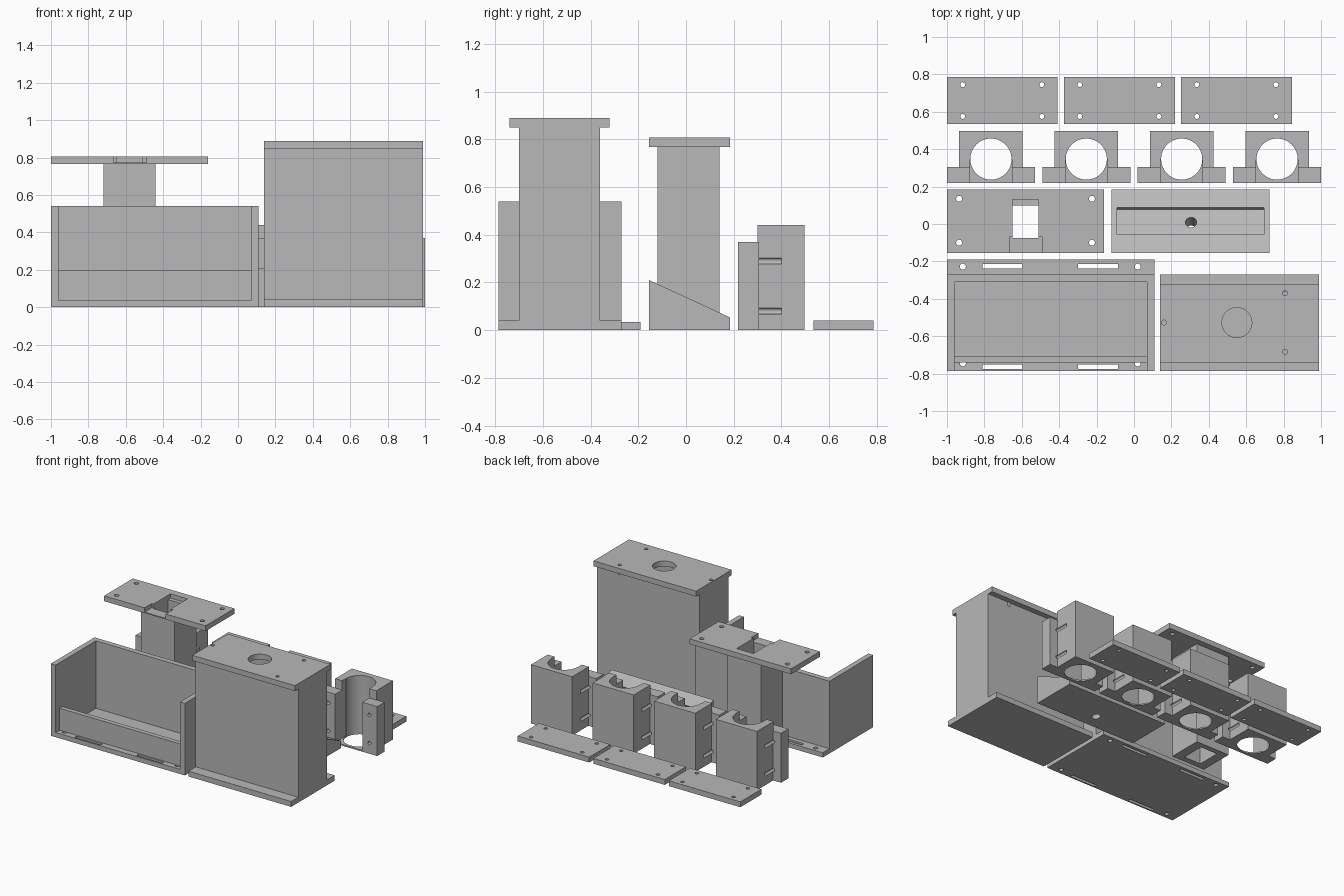
import bpy, bmesh, math
from mathutils import Matrix, Vector

if "Cube" in bpy.data.objects:
    bpy.data.objects.remove(bpy.data.objects["Cube"], do_unlink=True)

grey = bpy.data.materials.new("plain grey")
grey.use_nodes = True
grey.diffuse_color = (0.48, 0.48, 0.48, 1)
grey.node_tree.nodes["Principled BSDF"].inputs["Base Color"].default_value = grey.diffuse_color


def finish(bm, name):
    bmesh.ops.recalc_face_normals(bm, faces=bm.faces)
    mesh = bpy.data.meshes.new(name)
    bm.to_mesh(mesh)
    bm.free()
    mesh.materials.append(grey)
    ob = bpy.data.objects.new(name, mesh)
    bpy.context.scene.collection.objects.link(ob)
    return ob


def box(name, x0, x1, y0, y1, z0, z1):
    bm = bmesh.new()
    lo, hi = Vector((x0, y0, z0)), Vector((x1, y1, z1))
    place = Matrix.Translation((lo + hi) / 2) @ Matrix.Diagonal((*(hi - lo), 1))
    bmesh.ops.create_cube(bm, size=1, matrix=place)
    return finish(bm, name)


def rod(center, radius, length, tilt=0.0, sides=32):
    """Cylinder about z, tilted round x."""
    bm = bmesh.new()
    place = Matrix.Translation(center) @ Matrix.Rotation(tilt, 4, 'X')
    bmesh.ops.create_cone(bm, cap_ends=True, segments=sides, radius1=radius,
                          radius2=radius, depth=length, matrix=place)
    return finish(bm, "cutter")


def prism(name, x0, x1, profile):
    """Extrude a (y, z) outline along x."""
    bm = bmesh.new()
    face = bm.faces.new([bm.verts.new((x0, y, z)) for y, z in profile])
    ext = bmesh.ops.extrude_face_region(bm, geom=[face])
    moved = [v for v in ext["geom"] if isinstance(v, bmesh.types.BMVert)]
    bmesh.ops.translate(bm, verts=moved, vec=(x1 - x0, 0, 0))
    return finish(bm, name)


def combine(ob, adds=(), cuts=()):
    """Union and subtract helper solids, then bake and discard them."""
    helpers = [(h, 'UNION') for h in adds] + [(h, 'DIFFERENCE') for h in cuts]
    for helper, op in helpers:
        helper.hide_render = True
        mod = ob.modifiers.new("join", 'BOOLEAN')
        mod.object, mod.operation, mod.solver = helper, op, 'EXACT'
    bpy.context.view_layer.update()
    graph = bpy.context.evaluated_depsgraph_get()
    mesh = bpy.data.meshes.new_from_object(ob.evaluated_get(graph))
    ob.modifiers.clear()
    ob.data = mesh
    for helper, _ in helpers:
        bpy.data.objects.remove(helper, do_unlink=True)
    bpy.ops.object.select_all(action='DESELECT')
    ob.select_set(True)
    bpy.context.view_layer.objects.active = ob
    bpy.ops.object.shade_smooth_by_angle(angle=math.radians(30))
    return ob


# Open tray: floor, side walls, back wall, low front wall, slots and screw holes
tray = box("tray", -1, 0.11, -0.785, -0.19, 0, 0.035)
walls = [box("wall", -1, -0.96, -0.785, -0.27, 0, 0.54),
         box("wall", 0.07, 0.11, -0.785, -0.27, 0, 0.54),
         box("wall", -0.98, 0.09, -0.31, -0.27, 0, 0.54),
         box("wall", -0.98, 0.09, -0.74, -0.705, 0, 0.2)]
cuts = [box("cutter", x, x + 0.215, y, y + 0.024, -0.1, 0.1)
        for x in (-0.81, -0.3) for y in (-0.774, -0.237)]
cuts += [rod((x, y, 0), 0.016, 0.07)
         for x in (-0.915, 0.02) for y in (-0.745, -0.228)]
combine(tray, walls, cuts)

# Tall hollow housing with wide base and top flanges
housing = box("housing", 0.14, 0.99, -0.7, -0.36, 0.02, 0.87)
flanges = [box("flange", 0.14, 0.99, -0.785, -0.27, 0, 0.04),
           box("flange", 0.14, 0.99, -0.74, -0.32, 0.85, 0.89)]
cuts = [box("cutter", 0.18, 0.95, -0.66, -0.4, 0.04, 0.85),
        rod((0.55, -0.527, 0.87), 0.08, 0.1, sides=48)]
cuts += [rod((x, y, 0.87), 0.013, 0.1)
         for x, y in ((0.16, -0.527), (0.807, -0.37), (0.807, -0.683))]
combine(housing, flanges, cuts)

# Top plate on a hollow square column
column = box("column_plate", -1, -0.16, -0.155, 0.185, 0.767, 0.807)
post = box("post", -0.72, -0.44, -0.12, 0.14, 0, 0.78)
cuts = [box("cutter", -0.65, -0.51, -0.075, 0.1, -0.1, 1),
        box("cutter", -0.65, -0.51, 0, 0.13, 0.775, 1),
        box("cutter", -0.665, -0.49, -0.2, -0.07, 0.775, 1)]
cuts += [rod((x, y, 0.787), 0.016, 0.1)
         for x in (-0.935, -0.225) for y in (-0.1, 0.135)]
combine(column, [post], cuts)

# Sloped wedge with a shallow pocket and a hole square to the slope
low, high = Vector((0, 0.185, 0.053)), Vector((0, -0.155, 0.21))
wedge = prism("sloped_wedge", -0.12, 0.725,
              [(-0.155, 0), (0.185, 0), low.yz, high.yz])
along = (low - high).normalized()
normal = Vector((0, -along.z, along.y))
a, b = high + along * 0.11, high + along * 0.268
pocket = prism("cutter", -0.09, 0.695,
               [p.yz for p in (a - normal * 0.025, b - normal * 0.025,
                               b + normal * 0.05, a + normal * 0.05)])
tilt = -math.atan2(normal.y, normal.z)
combine(wedge, [], [pocket, rod((0.305, 0.01, 0.11), 0.03, 0.5, tilt)])

# Four bearing holders: block with a bore open to the front and two screw ears
for i in range(4):
    x = -1 + i * 0.51
    mid = x + 0.235
    block = box(f"holder_{i + 1}", mid - 0.17, mid + 0.17, 0.3, 0.497, 0, 0.44)
    ears = [box("ear", x, x + 0.47, 0.218, 0.305, 0, 0.37),
            box("ear", mid - 0.17, mid + 0.17, 0.302, 0.32, 0, 0.44)]
    cuts = [box("cutter", mid - 0.1125, mid + 0.1125, 0.1, 0.345, 0.01, 0.6),
            rod((mid, 0.347, 0.2), 0.11, 0.8, sides=48)]
    cuts += [rod((mid + s * 0.17, 0.25, z), 0.013, 0.3, math.pi / 2)
             for s in (-1, 1) for z in (0.08, 0.29)]
    combine(block, ears, cuts)

# Three flat cover plates with corner holes
for i in range(3):
    x = -1 + i * 0.626
    plate = box(f"cover_plate_{i + 1}", x, x + 0.592, 0.535, 0.785, 0, 0.04)
    combine(plate, [], [rod((x + dx, y, 0.02), 0.013, 0.1)
                        for dx in (0.084, 0.507) for y in (0.575, 0.745)])
